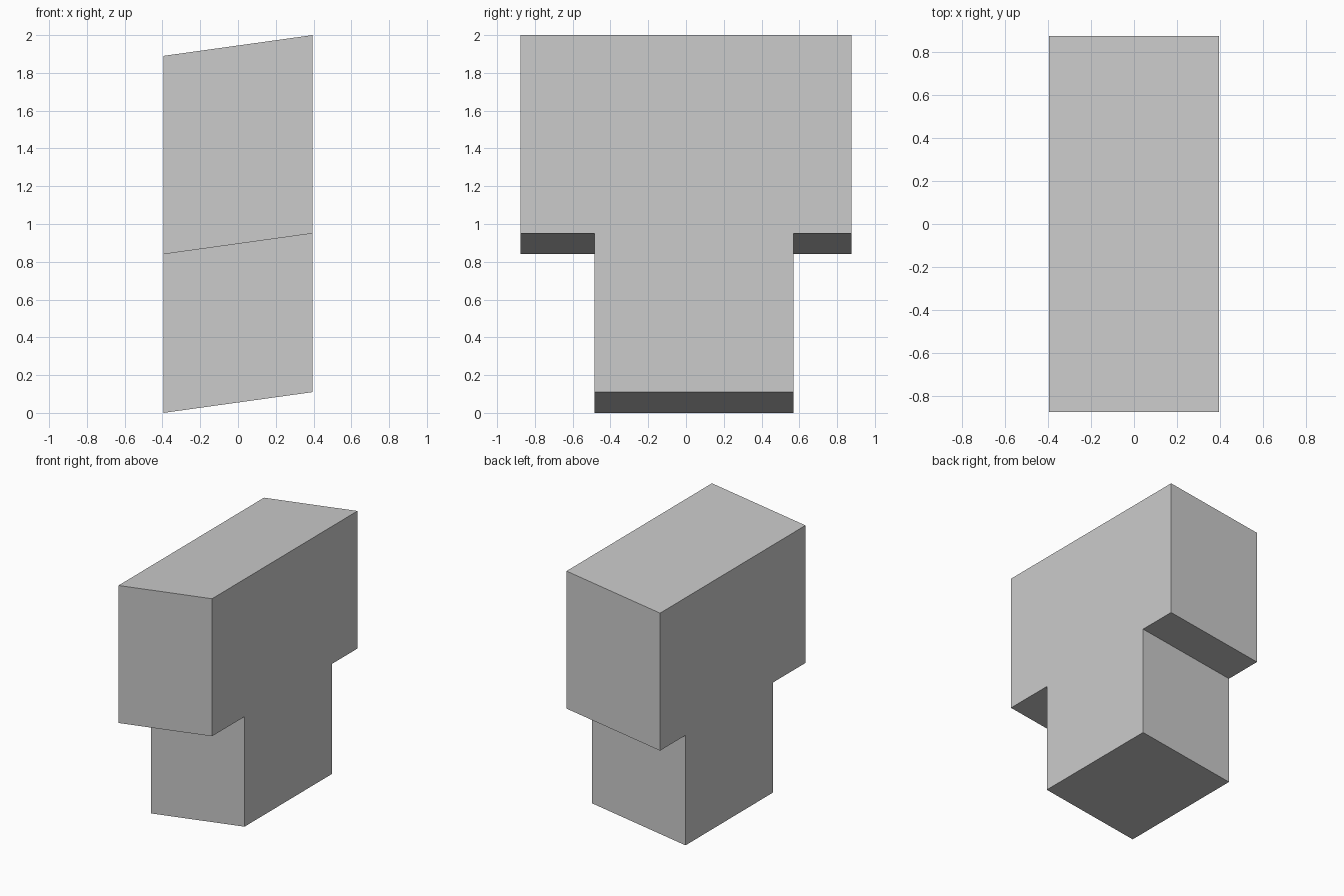
import bpy
import bmesh

cube = bpy.data.objects.get("Cube")
if cube:
    bpy.data.objects.remove(cube, do_unlink=True)

HALF_WIDTH = 0.395
RISE = 0.11  # the left side sits higher than the right

# One plain grey
grey = bpy.data.materials.new("plain_grey")
grey.use_nodes = True
colour = (0.6, 0.6, 0.6, 1)
grey.diffuse_color = colour
grey.node_tree.nodes["Principled BSDF"].inputs["Base Color"].default_value = colour

# T-shaped side profile (y, z): broad upper block on a narrower stem
profile = [(-0.485, 0), (0.57, 0), (0.57, 0.84), (0.877, 0.84),
           (0.877, 1.89), (-0.877, 1.89), (-0.877, 0.84), (-0.485, 0.84)]

# Extrude the profile across the width, slanting upward
bm = bmesh.new()
side = bm.faces.new([bm.verts.new((-HALF_WIDTH, y, z)) for y, z in profile])
extruded = bmesh.ops.extrude_face_region(bm, geom=[side], use_keep_orig=True)
moved = [v for v in extruded["geom"] if isinstance(v, bmesh.types.BMVert)]
bmesh.ops.translate(bm, verts=moved, vec=(2 * HALF_WIDTH, 0, RISE))
bmesh.ops.recalc_face_normals(bm, faces=bm.faces)

mesh = bpy.data.meshes.new("slanted_t_block")
bm.to_mesh(mesh)
bm.free()
mesh.materials.append(grey)
block = bpy.data.objects.new("slanted_t_block", mesh)
bpy.context.collection.objects.link(block)
